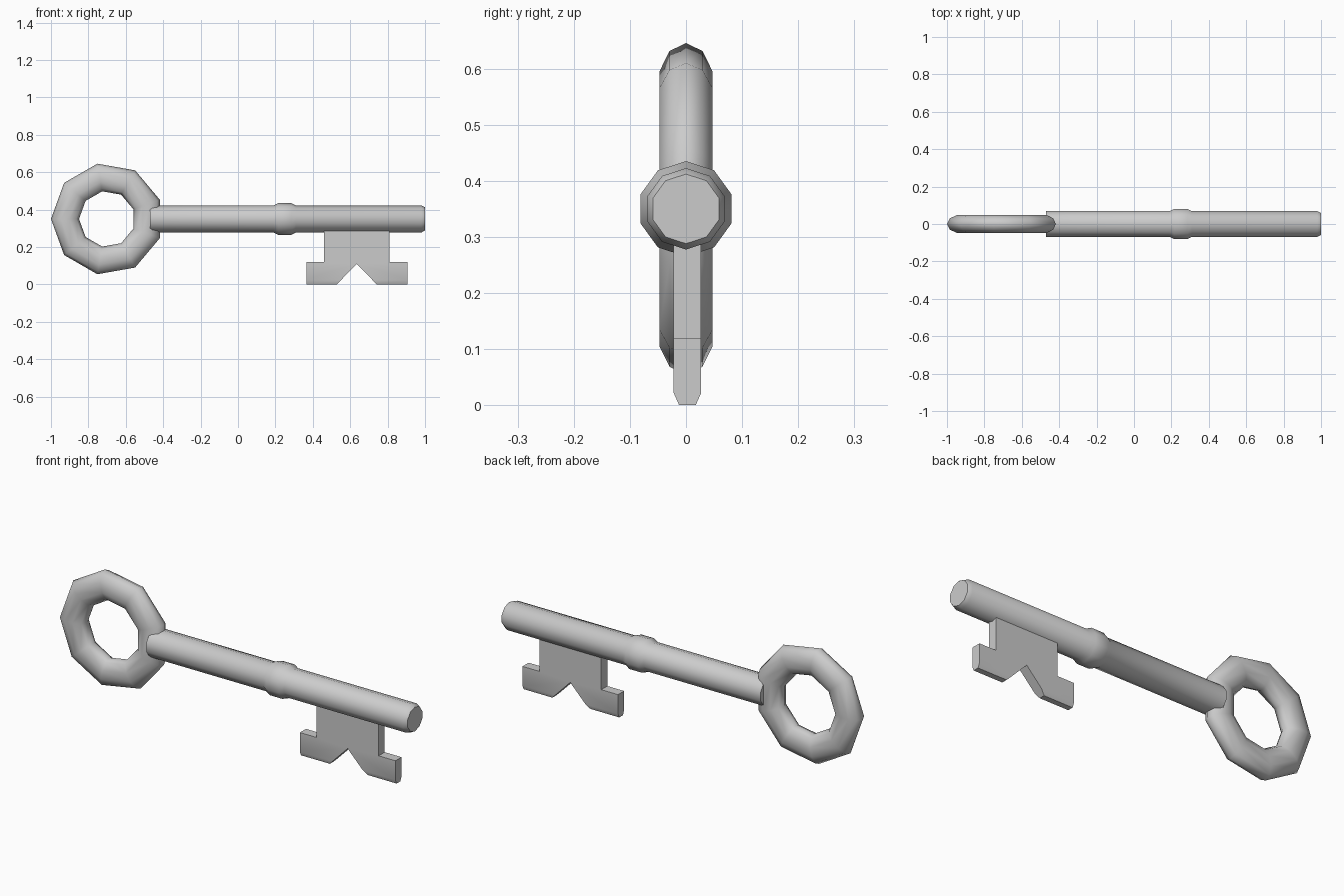
import bpy, bmesh
from math import sin, cos, pi, radians
from mathutils import Vector

if "Cube" in bpy.data.objects:
    bpy.data.objects.remove(bpy.data.objects["Cube"])

AXIS_Z = 0.35   # height of the shaft axis and ring centre


def finish(name, bm, angle=50):
    bmesh.ops.recalc_face_normals(bm, faces=bm.faces)
    mesh = bpy.data.meshes.new(name)
    bm.to_mesh(mesh)
    bm.free()
    ob = bpy.data.objects.new(name, mesh)
    bpy.context.collection.objects.link(ob)
    bpy.ops.object.select_all(action='DESELECT')
    ob.select_set(True)
    bpy.context.view_layer.objects.active = ob
    bpy.ops.object.shade_smooth_by_angle(angle=radians(angle))
    return ob


def bridge(bm, a, b):
    n = len(a)
    for i in range(n):
        bm.faces.new((a[i], a[(i + 1) % n], b[(i + 1) % n], b[i]))


# Handle ring: nine segments with a flattened ten-sided section
bm = bmesh.new()
loops = []
for i in range(9):
    a = pi + i * 2 * pi / 9
    loop = []
    for j in range(10):
        t = j * 2 * pi / 10
        r = 0.225 + 0.075 * cos(t)
        loop.append(bm.verts.new((-0.70 + r * cos(a), 0.05 * sin(t), AXIS_Z + r * sin(a))))
    loops.append(loop)
for i in range(9):
    bridge(bm, loops[i], loops[(i + 1) % 9])
finish("handle_ring", bm)

# Shaft with raised collar and chamfered tip: ten-sided turned profile
bm = bmesh.new()
profile = [(-0.47, 0.0725), (0.19, 0.0725), (0.215, 0.085), (0.285, 0.085),
           (0.31, 0.0725), (0.98, 0.0725), (1.0, 0.062)]
loops = [[bm.verts.new((x, r * sin(j * pi / 5), AXIS_Z + r * cos(j * pi / 5)))
          for j in range(10)] for x, r in profile]
for a, b in zip(loops, loops[1:]):
    bridge(bm, a, b)
bm.faces.new(loops[0])
bm.faces.new(loops[-1])
finish("shaft", bm)

# Key bit: extruded mirrored outline with a notch, narrowed along the bottom
bm = bmesh.new()
half = [(0.175, 0.30), (0.175, 0.12), (0.27, 0.12), (0.27, 0.0), (0.107, 0.0)]
outline = half + [(0.0, 0.11)] + [(-x, z) for x, z in reversed(half)]
face = bm.faces.new([bm.verts.new((0.635 + x, -0.022, z)) for x, z in outline])
ext = bmesh.ops.extrude_face_region(bm, geom=[face])
bmesh.ops.translate(bm, vec=Vector((0, 0.049, 0)),
                    verts=[g for g in ext["geom"] if isinstance(g, bmesh.types.BMVert)])
bmesh.ops.bisect_plane(bm, geom=bm.verts[:] + bm.edges[:] + bm.faces[:],
                       plane_co=(0, 0, 0.022), plane_no=(0, 0, 1))
for v in bm.verts:
    if v.co.z < 0.001:
        v.co.y = 0.0025 + (v.co.y - 0.0025) * 0.6
finish("key_bit", bm, 40)
